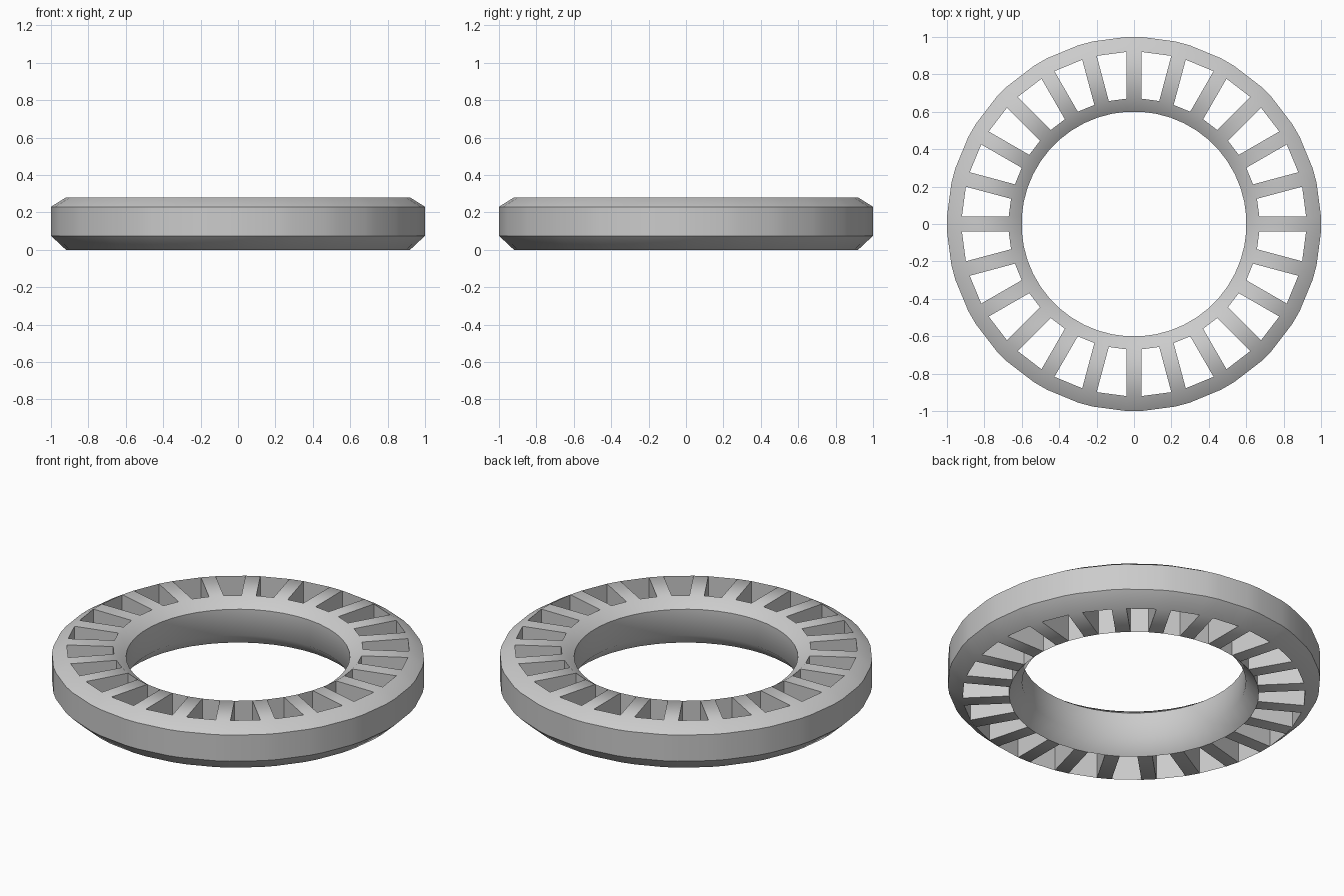
import bpy, bmesh, math

if "Cube" in bpy.data.objects:
    bpy.data.objects.remove(bpy.data.objects["Cube"])

SPOKES = 24
HALF = 0.04          # half the width of each spoke
# closed cross-section (radius, height), counter-clockwise from lower outer edge
PROFILE = [(1.0, 0.075), (1.0, 0.23), (0.92, 0.28), (0.67, 0.28),
           (0.6, 0.23), (0.6, 0.075), (0.67, 0.0), (0.92, 0.0)]

bm = bmesh.new()


def station(angle, side):
    # cross-section on one side of a spoke, offset parallel to its centre line
    c, s = math.cos(angle), math.sin(angle)
    return [bm.verts.new((r * c - side * HALF * s, r * s + side * HALF * c, z))
            for r, z in PROFILE]


cols = []
for i in range(SPOKES):
    a = 2 * math.pi * i / SPOKES
    cols += [station(a, -1), station(a, 1)]


def bridge(a, b, loop):
    for j, k in zip(loop, loop[1:] + loop[:1]):
        bm.faces.new((a[j], b[j], b[k], a[k]))


for i in range(len(cols)):
    a, b = cols[i], cols[(i + 1) % len(cols)]
    if i % 2 == 0:
        # solid spoke sector
        bridge(a, b, list(range(8)))
    else:
        # slot sector: outer rim, inner rim and the spoke side walls
        bridge(a, b, [7, 0, 1, 2])
        bridge(a, b, [3, 4, 5, 6])
        bm.faces.new([a[j] for j in (2, 3, 6, 7)])
        bm.faces.new([b[j] for j in (7, 6, 3, 2)])

bmesh.ops.recalc_face_normals(bm, faces=bm.faces)
mesh = bpy.data.meshes.new("slotted_ring")
bm.to_mesh(mesh)
bm.free()
ring = bpy.data.objects.new("slotted_ring", mesh)
bpy.context.collection.objects.link(ring)

# smooth bevels, crisp walls
bpy.context.view_layer.objects.active = ring
ring.select_set(True)
bpy.ops.object.shade_smooth_by_angle(angle=math.radians(45))
